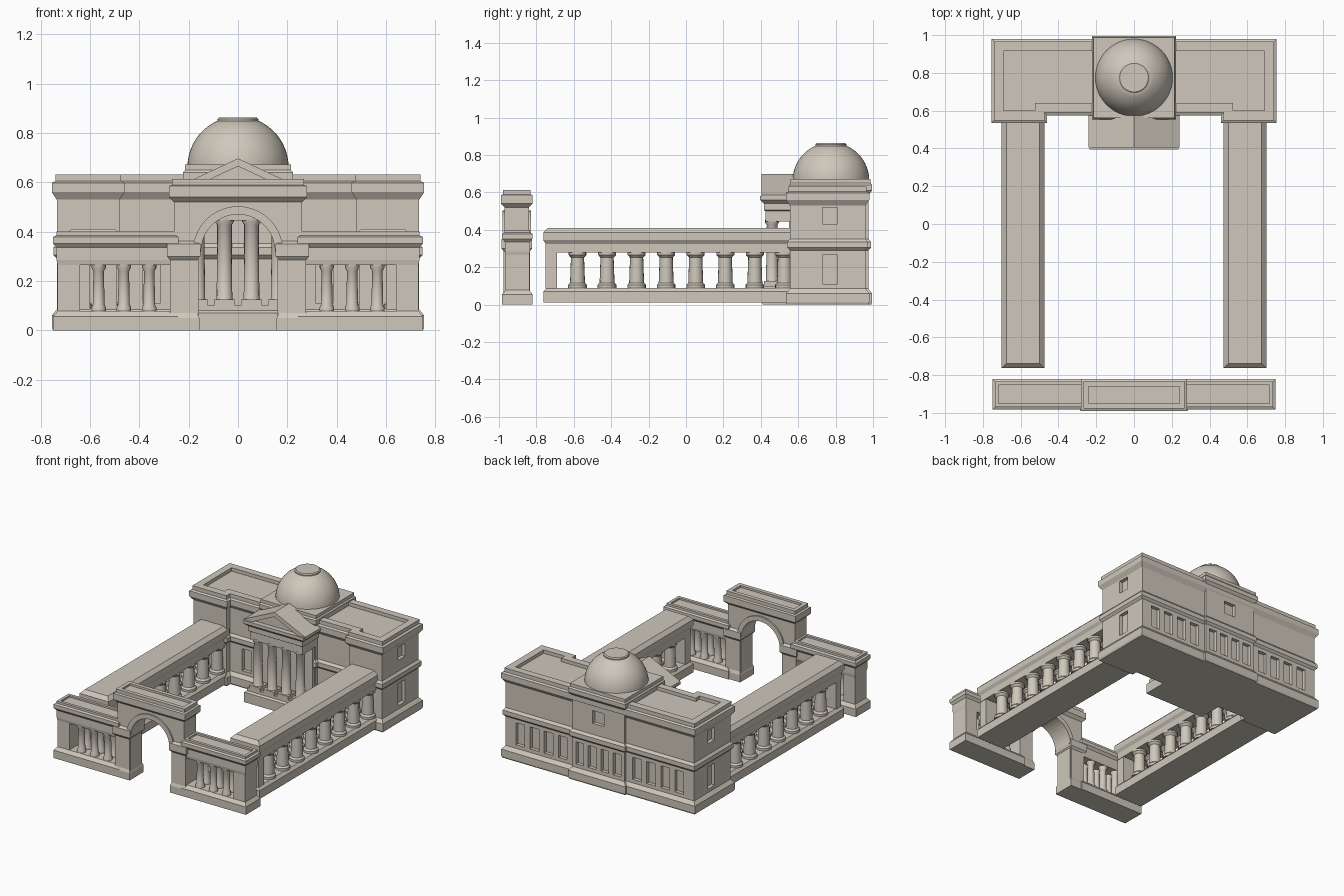
import bpy, bmesh, math

if "Cube" in bpy.data.objects:
    bpy.data.objects.remove(bpy.data.objects["Cube"])

stone = bpy.data.materials.new("warm_stone")
stone.diffuse_color = (0.62, 0.575, 0.50, 1)
stone.use_nodes = True
stone.node_tree.nodes["Principled BSDF"].inputs["Base Color"].default_value = stone.diffuse_color


def finish(name, bm, smooth=False):
    bmesh.ops.recalc_face_normals(bm, faces=bm.faces)
    me = bpy.data.meshes.new(name)
    bm.to_mesh(me)
    bm.free()
    me.materials.append(stone)
    ob = bpy.data.objects.new(name, me)
    bpy.context.collection.objects.link(ob)
    if smooth:
        bpy.ops.object.select_all(action='DESELECT')
        ob.select_set(True)
        bpy.context.view_layer.objects.active = ob
        bpy.ops.object.shade_smooth_by_angle(angle=math.radians(35))
    return ob


def rect(x0, x1, y0, y1):
    x0, x1 = min(x0, x1), max(x0, x1)
    return [(x0, y0), (x1, y0), (x1, y1), (x0, y1)]


def offset(outline, d):
    """Push a counter-clockwise right-angled outline outwards by d."""
    out, n = [], len(outline)
    for i, (x, y) in enumerate(outline):
        for (ax, ay), (bx, by) in ((outline[i - 1], (x, y)), ((x, y), outline[(i + 1) % n])):
            l = math.hypot(bx - ax, by - ay)
            x, y = x, y
            out_n = ((by - ay) / l * d, -(bx - ax) / l * d)
            if (ax, ay) == outline[i - 1] and (bx, by) == outline[i]:
                first = out_n
            else:
                second = out_n
        out.append((x + first[0] + second[0], y + first[1] + second[1]))
    return out


def moulded(name, outline, profile):
    """Stack offset copies of an outline: profile = (offset, z)."""
    bm = bmesh.new()
    rings = [[bm.verts.new((x, y, z)) for x, y in offset(outline, d)] for d, z in profile]
    n = len(outline)
    for a, b in zip(rings, rings[1:]):
        for i in range(n):
            bm.faces.new((a[i], a[(i + 1) % n], b[(i + 1) % n], b[i]))
    bm.faces.new(rings[0][::-1])
    bm.faces.new(rings[-1])
    return finish(name, bm)


def box(name, x0, x1, y0, y1, z0, z1):
    return moulded(name, rect(x0, x1, y0, y1), [(0, z0), (0, z1)])


def extrude_front(name, pts, y0, y1):
    """Extrude an x-z outline along y."""
    bm = bmesh.new()
    a = [bm.verts.new((x, y0, z)) for x, z in pts]
    b = [bm.verts.new((x, y1, z)) for x, z in pts]
    n = len(pts)
    for i in range(n):
        bm.faces.new((a[i], a[(i + 1) % n], b[(i + 1) % n], b[i]))
    bm.faces.new(a)
    bm.faces.new(b[::-1])
    return finish(name, bm)


def lathe(name, x, y, profile, seg=24):
    bm = bmesh.new()
    rings = [[bm.verts.new((x + r * math.cos(2 * math.pi * i / seg),
                            y + r * math.sin(2 * math.pi * i / seg), z)) for i in range(seg)]
             for r, z in profile]
    for a, b in zip(rings, rings[1:]):
        for i in range(seg):
            bm.faces.new((a[i], a[(i + 1) % seg], b[(i + 1) % seg], b[i]))
    bm.faces.new(rings[0][::-1])
    bm.faces.new(rings[-1])
    return finish(name, bm, True)


def column(name, x, y, r, z0, z1):
    h = 0.25 * (z1 - z0) if z1 - z0 < 0.25 else 0.05
    h *= 0.6
    lathe(name, x, y, [(r * 1.25, z0), (r * 1.25, z0 + h * .6), (r, z0 + h), (r * .88, z1 - h),
                       (r * 1.2, z1 - h * .5), (r * 1.2, z1)], 16)


# main two-storey building
hall = moulded("main_hall", [(-.735, .555), (-.48, .555), (-.48, .595), (.48, .595), (.48, .555),
                             (.735, .555), (.735, .96), (-.735, .96)],
               [(.015, 0), (.02, .012), (.02, .06), (0, .085), (0, .29), (.014, .305), (.014, .335),
                (0, .352), (0, .53), (.02, .56), (.02, .598), (.006, .605), (.006, .632),
                (-.045, .632), (-.045, .608)])
block = moulded("central_block", rect(-.203, .203, .572, .975),
                [(.015, 0), (.02, .012), (.02, .06), (0, .085), (0, .29), (.014, .305), (.014, .335),
                 (0, .352), (0, .585), (.02, .61), (.02, .64), (.012, .65), (.012, .672)])

# recessed windows, cut from both bodies
openings = []
for s in (-1, 1):
    for x in (.05, .145, .29, .40, .51, .62):
        w = .03 if x < .2 else .034
        wall = .975 if x < .2 else .96
        openings.append((s * x - w, s * x + w, wall - .025, 1.05, .11, .265))
    xs = (.71, .8) if s > 0 else (-.8, -.71)
    openings.append((*xs, .73, .81, .11, .265))
    openings.append((*xs, .73, .81, .43, .52))
    openings.append((s * .35 - .035, s * .35 + .035, .5, .62, .11, .265))
openings.append((-.045, .045, .95, 1.05, .43, .52))
bm = bmesh.new()
for x0, x1, y0, y1, z0, z1 in openings:
    v = bmesh.ops.create_cube(bm, size=1)["verts"]
    for p in v:
        p.co = ((x0 + x1) / 2 + p.co.x * (x1 - x0), (y0 + y1) / 2 + p.co.y * (y1 - y0),
                (z0 + z1) / 2 + p.co.z * (z1 - z0))
cutter = finish("window_cutter", bm)
cutter.hide_render = True
cutter.display_type = 'WIRE'
for ob in (hall, block):
    m = ob.modifiers.new("windows", 'BOOLEAN')
    m.object, m.operation, m.solver = cutter, 'DIFFERENCE', 'EXACT'

# dome with flat lantern cap
dome = [(.205 * math.cos(t), .662 + .205 * math.sin(t)) for t in [math.radians(66) * i / 12 for i in range(13)]]
lathe("dome", 0, .775, dome, 48)
lathe("dome_cap", 0, .775, [(.083, .835), (.083, .857), (.076, .863)], 32)

# portico: plinth, columns, entablature, pediment
moulded("portico_plinth", rect(-.225, .225, .42, .6), [(.012, 0), (.012, .07), (0, .08), (0, .1)])
for x in (-.165, -.055, .055, .165):
    column("portico_column", x, .46, .032, .1, .455)
    box("portico_column_base", x - .043, x + .043, .417, .503, .1, .125)
    box("portico_pilaster", x - .03, x + .03, .55, .6, .1, .455)
moulded("portico_entablature", rect(-.205, .205, .425, .6),
        [(0, .445), (0, .5), (.008, .505), (.008, .54), (.03, .56), (.03, .582)])
extrude_front("tympanum", [(-.22, .575), (.22, .575), (0, .68)], .43, .6)
extrude_front("pediment_roof", [(-.24, .565), (-.215, .565), (0, .665), (.215, .565), (.24, .565),
                                (.24, .585), (0, .697), (-.24, .585)], .405, .6)

# side colonnades
for s in (-1, 1):
    plan = rect(s * .487, s * .688, -.75, .57)
    moulded("colonnade_base", plan, [(.012, .012), (.012, .07), (-.006, .09)])
    moulded("colonnade_roof", plan, [(0, .278), (0, .325), (.013, .345), (.013, .385), (-.012, .41)])
    for x in (.532, .643):
        for i in range(8):
            column("colonnade_column", s * x, -.58 + i * .158, .04, .088, .28)
        box("colonnade_end_pier", s * (x - .042), s * (x + .042), -.75, -.69, .085, .28)

# gate: central arch
r, spring = .15, .32
arc = [(math.cos(math.pi * i / 20), math.sin(math.pi * i / 20)) for i in range(21)]
extrude_front("gate_arch", [(.26, 0), (.26, .53), (-.26, .53), (-.26, 0), (-.16, 0), (-.16, .3)]
              + [(r * c, spring + r * k) for c, k in arc[::-1]] + [(.16, .3), (.16, 0)], -.97, -.84)
extrude_front("arch_moulding", [(r * c, spring + r * k) for c, k in arc]
              + [(.183 * c, spring + .183 * k) for c, k in arc[::-1]], -.98, -.83)
moulded("gate_cornice", rect(-.26, .26, -.97, -.84),
        [(0, .52), (.02, .54), (.02, .585), (.008, .59), (.008, .614), (-.02, .614), (-.02, .6)])

# gate: legs and columned wings
for s in (-1, 1):
    moulded("gate_leg", rect(s * .165, s * .275, -.975, -.835),
            [(.008, 0), (.008, .05), (0, .07), (0, .285), (.012, .3), (.012, .35), (-.005, .362)])
    plan = rect(s * .26, s * .732, -.965, -.838)
    moulded("gate_wing_base", plan, [(.018, 0), (.018, .055), (0, .078)])
    moulded("gate_wing_roof", plan, [(0, .265), (.004, .285), (.004, .335), (.018, .352), (.018, .378),
                                     (.005, .385), (.005, .4), (-.015, .4), (-.015, .388)])
    box("gate_end_pier", s * .64, s * .732, -.965, -.838, .07, .27)
    for x in (.36, .463, .565):
        for y in (-.935, -.868):
            column("gate_column", s * x, y, .024, .075, .268)
